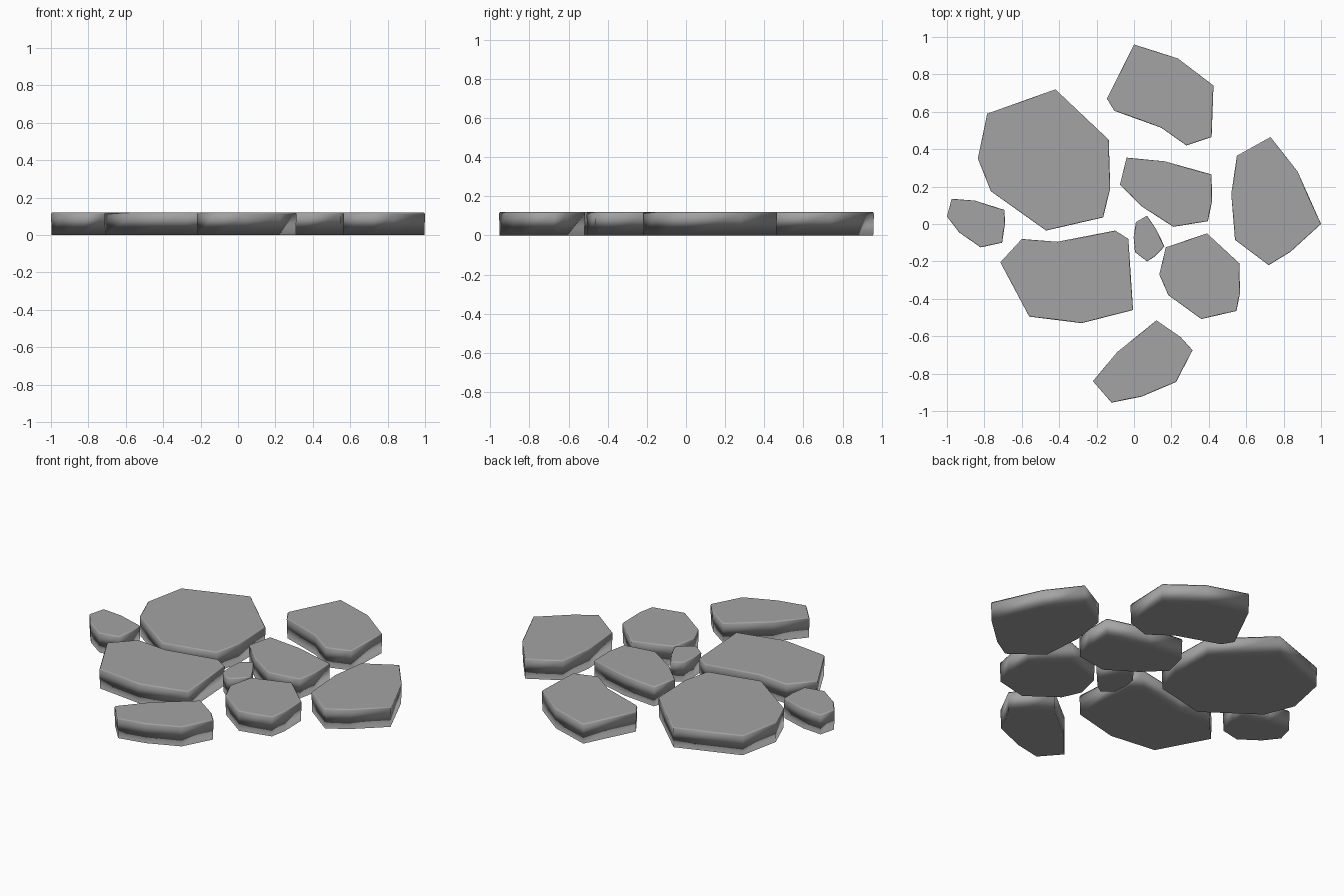
import bpy, bmesh
from mathutils import Vector

if "Cube" in bpy.data.objects:
    bpy.data.objects.remove(bpy.data.objects["Cube"])

HEIGHT = 0.12

# Plan outline of each paving stone, clockwise
STONES = {
    "large_left_stone": [(-.42, .72), (-.135, .45), (-.127, .19), (-.165, .035),
                         (-.47, -.035), (-.765, .175), (-.835, .35), (-.785, .59)],
    "back_stone": [(0, .96), (.235, .885), (.425, .74), (.415, .465),
                   (.28, .42), (.145, .515), (-.105, .605), (-.145, .67)],
    "middle_stone": [(-.04, .355), (.165, .335), (.415, .265), (.417, .12),
                     (.395, .015), (.21, -.015), (.04, .095), (-.075, .21)],
    "right_stone": [(.73, .465), (.875, .28), (1, 0), (.835, -.15),
                    (.72, -.22), (.54, -.085), (.52, .16), (.55, .365)],
    "small_left_stone": [(-.975, .135), (-.85, .125), (-.692, .075), (-.69, 0),
                         (-.705, -.10), (-.82, -.125), (-.935, -.045), (-1, .04)],
    "front_left_stone": [(-.10, -.035), (-.03, -.08), (-.005, -.46), (-.28, -.53),
                         (-.56, -.495), (-.715, -.205), (-.60, -.08), (-.41, -.095)],
    "pebble": [(.07, .045), (.12, -.03), (.163, -.12), (.11, -.175),
               (.07, -.2), (.005, -.15), (-.002, -.07), (.01, .01)],
    "front_right_stone": [(.39, -.05), (.563, -.21), (.567, -.37), (.548, -.465),
                          (.36, -.508), (.183, -.38), (.135, -.27), (.17, -.125)],
    "front_stone": [(.12, -.515), (.25, -.605), (.313, -.675), (.225, -.845),
                    (.04, -.923), (-.12, -.955), (-.22, -.84), (-.09, -.685)],
}

# Dark grey stone
stone_mat = bpy.data.materials.new("stone_grey")
stone_mat.diffuse_color = (.37, .37, .37, 1)
stone_mat.use_nodes = True
stone_mat.node_tree.nodes["Principled BSDF"].inputs["Base Color"].default_value = stone_mat.diffuse_color


def make_stone(name, outline):
    """Smooth slab with a softened top rim and a flat walking surface."""
    pts = [Vector(p) for p in reversed(outline)]
    centre = sum(pts, Vector((0, 0))) / len(pts)
    n = len(pts)
    bm = bmesh.new()
    rings = []
    for inset, z in ((.004, 0), (0, HEIGHT - .008), (.006, HEIGHT)):
        ring = []
        for p in pts:
            q = p - (p - centre).normalized() * inset
            ring.append(bm.verts.new((q.x, q.y, z)))
        rings.append(ring)
    for low, high in zip(rings, rings[1:]):
        for i in range(n):
            j = (i + 1) % n
            bm.faces.new((low[i], low[j], high[j], high[i]))
    bm.faces.new(list(reversed(rings[0])))
    bm.faces.new(rings[-1])
    for f in bm.faces:
        f.smooth = True
    mesh = bpy.data.meshes.new(name)
    bm.to_mesh(mesh)
    bm.free()
    mesh.materials.append(stone_mat)
    # Top and underside shade evenly, the sides blend smoothly between them
    normals = [v.normal.copy() for v in mesh.vertices]
    normals[:n] = [Vector((0, 0, -1))] * n
    normals[2 * n:] = [Vector((0, 0, 1))] * n
    mesh.normals_split_custom_set_from_vertices(normals)
    obj = bpy.data.objects.new(name, mesh)
    bpy.context.collection.objects.link(obj)


for stone_name, stone_outline in STONES.items():
    make_stone(stone_name, stone_outline)
